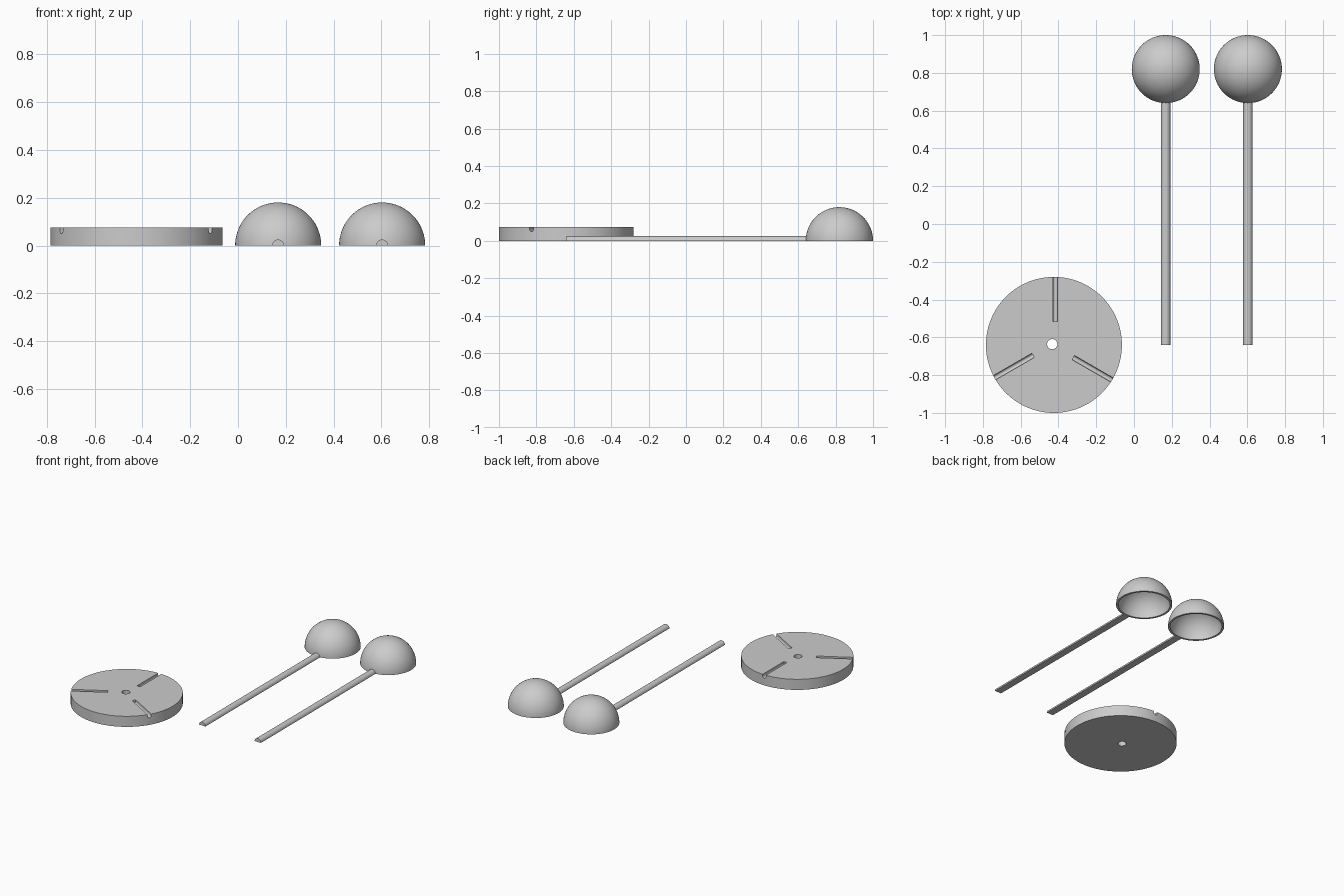
import bpy, bmesh, math
from mathutils import Matrix, Vector

if "Cube" in bpy.data.objects:
    bpy.data.objects.remove(bpy.data.objects["Cube"])

grey = bpy.data.materials.new("plain grey")
grey.diffuse_color = (0.6, 0.6, 0.6, 1)
grey.use_nodes = True
grey.node_tree.nodes["Principled BSDF"].inputs["Base Color"].default_value = grey.diffuse_color


def make_object(name, bm):
    bmesh.ops.recalc_face_normals(bm, faces=bm.faces)
    mesh = bpy.data.meshes.new(name)
    bm.to_mesh(mesh)
    bm.free()
    mesh.materials.append(grey)
    ob = bpy.data.objects.new(name, mesh)
    bpy.context.collection.objects.link(ob)
    return ob


def activate(ob):
    bpy.ops.object.select_all(action='DESELECT')
    ob.select_set(True)
    bpy.context.view_layer.objects.active = ob


def smooth(ob):
    activate(ob)
    bpy.ops.object.shade_smooth_by_angle(angle=math.radians(35))


def prism(name, profile, start, end):
    """Extrude an (x, z) profile along y."""
    bm = bmesh.new()
    face = bm.faces.new([bm.verts.new((x, start, z)) for x, z in profile])
    ext = bmesh.ops.extrude_face_region(bm, geom=[face])
    bmesh.ops.translate(bm, vec=(0, end - start, 0),
                        verts=[v for v in ext["geom"] if isinstance(v, bmesh.types.BMVert)])
    return make_object(name, bm)


def cylinder(name, radius, low, high, x, y, segments):
    bm = bmesh.new()
    bmesh.ops.create_cone(bm, cap_ends=True, segments=segments, radius1=radius, radius2=radius,
                          depth=high - low, matrix=Matrix.Translation((x, y, (low + high) / 2)))
    return make_object(name, bm)


def cut(ob, cutter):
    mod = ob.modifiers.new("cut", 'BOOLEAN')
    mod.operation = 'DIFFERENCE'
    mod.solver = 'EXACT'
    mod.object = cutter
    activate(ob)
    bpy.ops.object.modifier_apply(modifier=mod.name)
    bpy.data.objects.remove(cutter)


def arc(radius, a0, a1, n):
    return [(radius * math.cos(math.radians(a0 + (a1 - a0) * i / n)),
             radius * math.sin(math.radians(a0 + (a1 - a0) * i / n))) for i in range(n + 1)]


# Round base with an axle hole and three round-bottomed grooves
DX, DY, DR, DH = -0.424, -0.64, 0.36, 0.075
disc = cylinder("base_disc", DR, 0, DH, DX, DY, 96)
cut(disc, cylinder("hole_cutter", 0.027, -0.1, 0.2, DX - 0.009, DY + 0.004, 32))
R = 0.0125
groove = [(x + 0.007, z + 0.0625) for x, z in arc(R, 180, 360, 12)]
groove += [(0.007 + R, 0.12), (0.007 - R, 0.12)]
for k in range(3):
    cutter = prism("groove_cutter", groove, 0.123, 0.42)
    cutter.data.transform(Matrix.Translation((DX, DY, 0)) @ Matrix.Rotation(math.radians(120 * k), 4, 'Z'))
    cut(disc, cutter)
smooth(disc)

# Two hollow domes, each with a half-round stick
for side, x in (("left", 0.168), ("right", 0.603)):
    bm = bmesh.new()
    section = arc(0.18, 90, 0, 24) + arc(0.166, 0, 90, 24)
    verts = [bm.verts.new((r, 0, z)) for r, z in section]
    edges = [bm.edges.new(p) for p in zip(verts, verts[1:])]
    bmesh.ops.spin(bm, geom=verts + edges, cent=(0, 0, 0), axis=(0, 0, 1),
                   angle=2 * math.pi, steps=64, use_merge=True)
    bmesh.ops.remove_doubles(bm, verts=bm.verts, dist=0.0001)
    bmesh.ops.translate(bm, vec=Vector((x, 0.82, 0)), verts=bm.verts)
    smooth(make_object(side + "_dome", bm))

    stick = prism(side + "_stick", arc(0.025, 0, 180, 16), -0.64, 0.645)
    stick.data.transform(Matrix.Translation((x, 0, 0)))
    smooth(stick)
